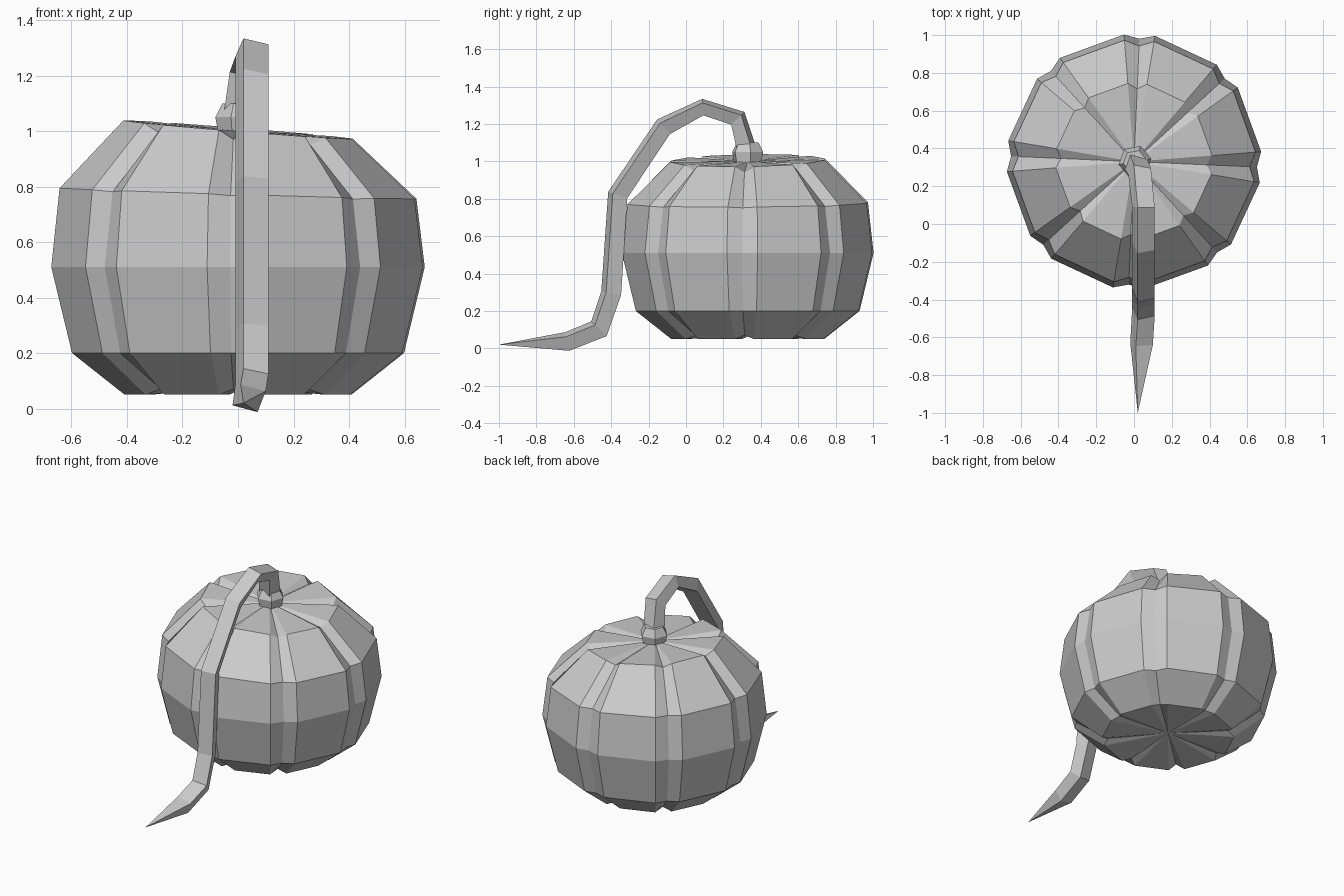
import bpy, math
from mathutils import Vector

if "Cube" in bpy.data.objects:
    bpy.data.objects.remove(bpy.data.objects["Cube"])


def make_object(name, verts, faces):
    mesh = bpy.data.meshes.new(name)
    mesh.from_pydata(verts, [], faces)
    mesh.update()
    obj = bpy.data.objects.new(name, mesh)
    bpy.context.collection.objects.link(obj)
    return obj


def skin(name, rings, start, end):
    """Join equal rings with quads and close both ends with a fan to a point."""
    n = len(rings[0])
    verts = [v for r in rings for v in r] + [start, end]
    a, b, last = len(verts) - 2, len(verts) - 1, (len(rings) - 1) * n
    faces = []
    for i in range(n):
        j = (i + 1) % n
        faces.append((a, j, i))
        for k in range(0, last, n):
            faces.append((k + i, k + j, k + n + j, k + n + i))
        faces.append((last + i, last + j, b))
    return make_object(name, verts, faces)


CENTRE_Y = 0.33

# Pumpkin body: eight flat lobes separated by narrow grooves
# (radius, height, groove radius factor, groove height shift, sideways tilt)
profile = [(0.41, 0.05, 0.92, 0.02, 0.0),
           (0.60, 0.20, 0.96, 0.0, 0.0),
           (0.675, 0.51, 0.965, 0.0, 0.0),
           (0.645, 0.775, 0.95, -0.005, 0.03),
           (0.415, 1.005, 0.93, -0.03, 0.08)]
rings = []
for r, z, factor, dz, tilt in profile:
    ring = []
    for g in range(8):
        for offset in (-7, 0, 7):
            ang = math.radians(g * 45 + offset - 2.5)
            rr, zz = (r * factor, z + dz) if offset == 0 else (r, z)
            x, y = rr * math.cos(ang), rr * math.sin(ang)
            ring.append((x, CENTRE_Y + y, zz - tilt * x + tilt * 0.2 * y))
    rings.append(ring)
skin("pumpkin_body", rings, (0, CENTRE_Y, 0.08), (0, CENTRE_Y, 1.0))

# Collar where the stem meets the body
collar = []
for r, z in ((0.075, 0.985), (0.088, 1.05), (0.062, 1.10)):
    collar.append([(r * math.cos(math.radians(60 * i + 10)) + 0.005,
                    CENTRE_Y + r * math.sin(math.radians(60 * i + 10)), z)
                   for i in range(6)])
skin("stem_collar", collar, (0, CENTRE_Y, 0.985), (0.005, CENTRE_Y, 1.10))

# Stem and drooping vine: four-sided tube swept along a path (x, y, z, depth)
path = [(0.01, 0.32, 1.08, 0.052), (0.03, 0.277, 1.23, 0.05),
        (0.05, 0.09, 1.29, 0.045), (0.05, -0.12, 1.185, 0.053),
        (0.05, -0.365, 0.82, 0.055), (0.05, -0.40, 0.295, 0.055),
        (0.05, -0.465, 0.105, 0.058), (0.04, -0.635, 0.037, 0.052)]
tip = Vector((0.02, -1.0, 0.02))
points = [Vector(p[:3]) for p in path] + [tip]
sections = []
for i, (x, y, z, depth) in enumerate(path):
    t = (points[i + 1] - points[i]).normalized()
    if i:
        t = (t + (points[i] - points[i - 1]).normalized()).normalized()
    out = Vector((0, t.z, -t.y)).normalized()
    sections.append([points[i] + Vector((0.067 * math.sin(a), 0, 0))
                     + out * depth * 1.1 * math.cos(a)
                     for a in (math.radians(-27 + 90 * k) for k in range(4))])
skin("stem_vine", sections, points[0], tip)

# Consistent outward normals
import bmesh
for obj in bpy.context.collection.objects:
    bm = bmesh.new()
    bm.from_mesh(obj.data)
    bmesh.ops.recalc_face_normals(bm, faces=bm.faces)
    bm.to_mesh(obj.data)
    bm.free()
